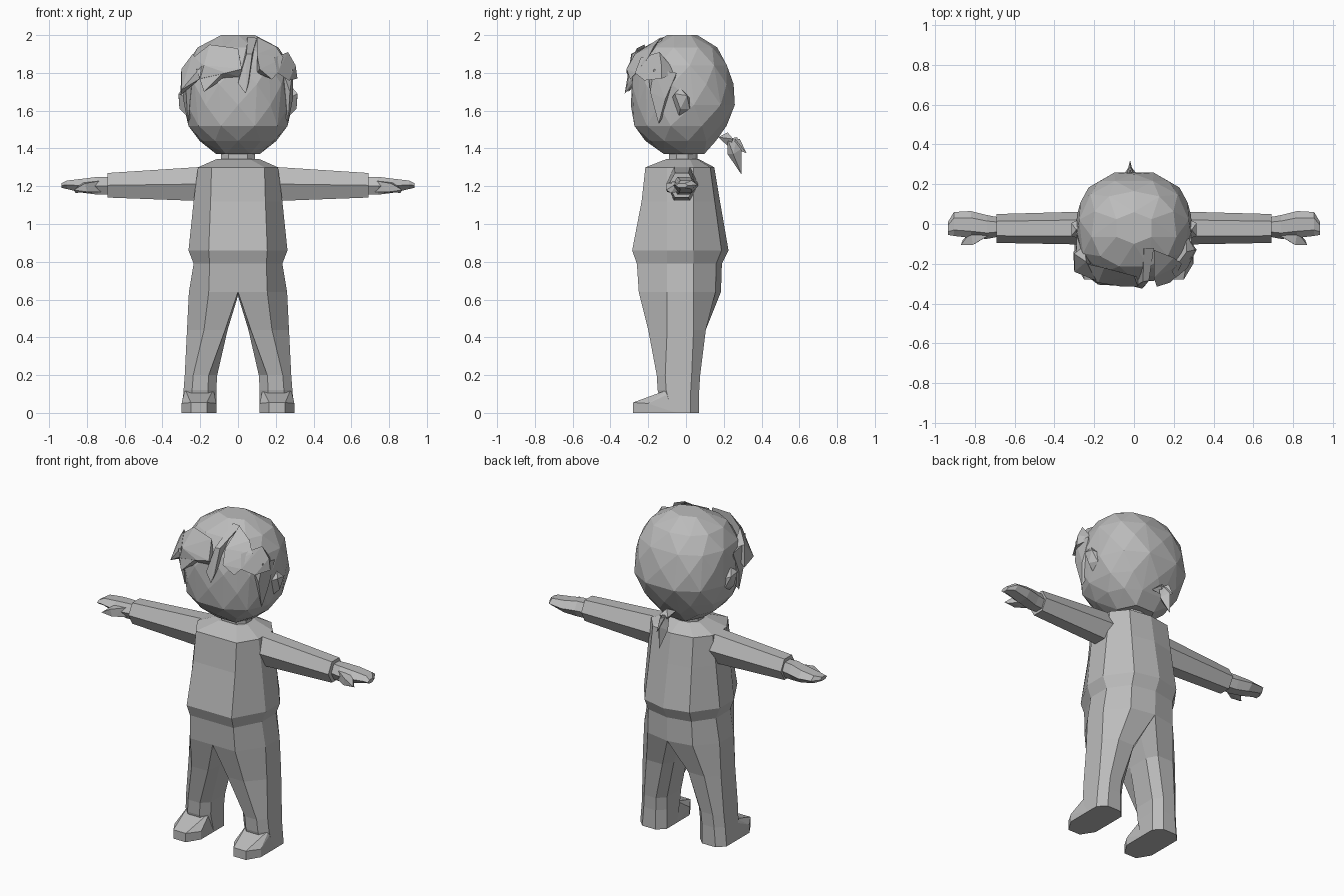
import bpy, bmesh, math

grey = bpy.data.materials.new("light_grey")
grey.diffuse_color = (0.5, 0.5, 0.5, 1)


def finish(name, bm):
    bmesh.ops.recalc_face_normals(bm, faces=bm.faces[:])
    mesh = bpy.data.meshes.new(name)
    bm.to_mesh(mesh)
    bm.free()
    mesh.materials.append(grey)
    obj = bpy.data.objects.new(name, mesh)
    bpy.context.collection.objects.link(obj)
    return obj


def loft(name, rings, s=1):
    """Skin a list of equal-length rings and cap both ends."""
    bm = bmesh.new()
    vs = [[bm.verts.new((s * x, y, z)) for x, y, z in r] for r in rings]
    n = len(vs[0])
    for a, b in zip(vs, vs[1:]):
        for i in range(n):
            j = (i + 1) % n
            bm.faces.new((a[i], a[j], b[j], b[i]))
    bm.faces.new(vs[0])
    bm.faces.new(vs[-1])
    return finish(name, bm)


def hull(name, points, s=1):
    """Faceted solid around a handful of points."""
    bm = bmesh.new()
    for x, y, z in points:
        bm.verts.new((s * x, y, z))
    res = bmesh.ops.convex_hull(bm, input=bm.verts[:])
    junk = {v for v in res["geom_interior"] + res["geom_unused"]
            if isinstance(v, bmesh.types.BMVert)}
    bmesh.ops.delete(bm, geom=list(junk), context='VERTS')
    bmesh.ops.dissolve_limit(bm, angle_limit=0.02, verts=bm.verts[:], edges=bm.edges[:])
    return finish(name, bm)


# Torso: z, half width, front y, back y, half width of the front panel
def body_ring(z, w, f, b, c, s0=-0.10, s1=0.04):
    k = 0.2 * (b - s1)
    return [(-c, f, z), (c, f, z), (w, s0, z), (w, s1, z), (c, b - k, z),
            (0, b, z), (-c, b - k, z), (-w, s1, z), (-w, s0, z)]


loft("torso", [body_ring(*r) for r in (
    (0.64, 0.26, -0.25, 0.185, 0.155), (0.79, 0.235, -0.26, 0.19, 0.15),
    (0.86, 0.262, -0.285, 0.225, 0.155), (1.12, 0.235, -0.235, 0.18, 0.145),
    (1.30, 0.212, -0.215, 0.15, 0.14), (1.345, 0.11, -0.10, 0.065, 0.06, -0.06, 0.02))])
loft("neck", [body_ring(z, 0.09, -0.09, 0.06, 0.05, -0.05, 0.01) for z in (1.32, 1.42)])


# Six-sided section across the arm
def arm_ring(x, f, b, lo, hi):
    m, d = (lo + hi) / 2, (b - f) * 0.25
    return [(x, f, m), (x, f + d, hi), (x, b - d, hi),
            (x, b, m), (x, b - d, lo), (x, f + d, lo)]


# Eight-sided leg section with chamfered corners
def leg_ring(z, x0, x1, f, b):
    c = 0.045
    return [(x0 + c, f, z), (x1 - c, f, z), (x1, f + c, z), (x1, b - c, z),
            (x1 - c, b, z), (x0 + c, b, z), (x0, b - c, z), (x0, f + c, z)]


for side, s in (("left", 1), ("right", -1)):
    loft(side + "_arm", [arm_ring(0.15, -0.105, 0.065, 1.12, 1.305),
                         arm_ring(0.69, -0.095, 0.05, 1.14, 1.27)], s)
    loft(side + "_hand", [arm_ring(0.66, -0.06, 0.03, 1.155, 1.25),
                          arm_ring(0.74, -0.075, 0.045, 1.155, 1.25),
                          arm_ring(0.82, -0.07, 0.065, 1.165, 1.24),
                          arm_ring(0.905, -0.06, 0.06, 1.185, 1.23),
                          arm_ring(0.935, -0.055, 0.01, 1.192, 1.215)], s)
    hull(side + "_thumb", [(0.72, -0.05, 1.23), (0.72, -0.05, 1.17), (0.82, -0.04, 1.22),
                           (0.81, -0.105, 1.215), (0.80, -0.10, 1.17), (0.82, -0.04, 1.17),
                           (0.87, -0.105, 1.18), (0.86, -0.08, 1.165)], s)

    # Legs join the torso hem and meet at the crotch
    top = [(0, -0.25, 0.64), (0.155, -0.25, 0.64), (0.26, -0.10, 0.64), (0.26, 0.04, 0.64),
           (0.155, 0.156, 0.64), (0, 0.185, 0.64), (0, 0.04, 0.62), (0, -0.10, 0.62)]
    mid = [(0.068, -0.20, 0.44), (0.18, -0.20, 0.44), (0.27, -0.10, 0.44), (0.27, 0.04, 0.44),
           (0.20, 0.105, 0.44), (0.09, 0.105, 0.44), (0.055, 0.04, 0.44), (0.055, -0.10, 0.44)]
    loft(side + "_leg", [top, mid, leg_ring(0.2, 0.11, 0.282, -0.155, 0.075),
                         leg_ring(0.12, 0.115, 0.288, -0.15, 0.07),
                         leg_ring(0, 0.115, 0.298, -0.12, 0.07)], s)
    hull(side + "_foot", [(0.165, -0.28, 0), (0.25, -0.28, 0), (0.165, -0.28, 0.055),
                          (0.25, -0.28, 0.055), (0.13, -0.09, 0.125), (0.28, -0.09, 0.125),
                          (0.115, -0.20, 0), (0.298, -0.20, 0), (0.115, -0.20, 0.05),
                          (0.298, -0.20, 0.05), (0.115, -0.05, 0), (0.298, -0.05, 0),
                          (0.13, -0.05, 0.12), (0.285, -0.05, 0.12)], s)

    # Ears and the locks in front of them
    hull(side + "_ear", [(0.26, -0.08, 1.66), (0.26, 0.03, 1.66), (0.26, -0.04, 1.56),
                         (0.315, -0.06, 1.69), (0.315, 0.005, 1.68), (0.29, -0.03, 1.72),
                         (0.31, -0.03, 1.61), (0.285, 0.02, 1.61)], s)
    hull(side + "_side_lock", [(0.24, -0.20, 1.80), (0.29, -0.17, 1.82), (0.29, -0.05, 1.80),
                               (0.29, -0.11, 1.66), (0.265, -0.145, 1.53), (0.24, -0.10, 1.60),
                               (0.275, -0.19, 1.70)], s)

# Head: staggered rings give triangular facets
head = []
for k, (z, w, f, b) in enumerate((
        (2.00, 0.10, -0.10, 0.06), (1.935, 0.215, -0.22, 0.165), (1.84, 0.278, -0.28, 0.225),
        (1.74, 0.292, -0.295, 0.252), (1.63, 0.29, -0.292, 0.268), (1.52, 0.265, -0.282, 0.215),
        (1.44, 0.205, -0.215, 0.165), (1.37, 0.115, -0.13, 0.11))):
    n = 6 if k in (0, 7) else 11
    for i in range(n):
        a = 2 * math.pi * (i + 0.5 * (k % 2)) / n
        c, q = math.cos(a), math.sin(a)
        x = math.copysign(abs(q) ** 0.85, q) * w
        y = (f + b) / 2 - math.copysign(abs(c) ** 0.85, c) * (b - f) / 2
        head.append((x, y, z))
hull("head", head)

# Fringe clumps, parted by a forelock
hull("fringe_right", [(0.0, -0.26, 1.93), (-0.15, -0.22, 1.95), (0.02, -0.315, 1.82),
                      (-0.06, -0.315, 1.80), (-0.18, -0.295, 1.84), (-0.20, -0.29, 1.77),
                      (0.03, -0.27, 1.77), (-0.24, -0.20, 1.88), (-0.22, -0.20, 1.77)])
hull("fringe_right_tip", [(-0.08, -0.31, 1.80), (-0.22, -0.275, 1.82), (-0.18, -0.305, 1.70),
                          (-0.20, -0.24, 1.76), (-0.06, -0.26, 1.78)])
hull("fringe_right_side", [(-0.19, -0.285, 1.84), (-0.24, -0.19, 1.90), (-0.30, -0.15, 1.82),
                           (-0.30, -0.24, 1.71), (-0.305, -0.14, 1.68), (-0.20, -0.27, 1.77),
                           (-0.25, -0.10, 1.78)])
hull("forelock", [(0.05, -0.12, 1.99), (0.10, -0.12, 1.985), (0.045, -0.29, 1.90),
                  (0.075, -0.285, 1.90), (0.0, -0.315, 1.745), (0.04, -0.325, 1.69),
                  (0.055, -0.31, 1.74), (0.03, -0.27, 1.74), (0.06, -0.24, 1.90)])
hull("fringe_left", [(0.10, -0.13, 1.99), (0.10, -0.27, 1.90), (0.20, -0.17, 1.94),
                     (0.115, -0.315, 1.82), (0.18, -0.295, 1.765), (0.21, -0.265, 1.80),
                     (0.24, -0.20, 1.88), (0.10, -0.26, 1.80)])
hull("fringe_left_side", [(0.19, -0.24, 1.88), (0.21, -0.27, 1.80), (0.265, -0.14, 1.91),
                          (0.305, -0.13, 1.84), (0.315, -0.13, 1.77), (0.27, -0.22, 1.76),
                          (0.26, -0.05, 1.80)])

# Ponytail low on the back of the head
hull("ponytail_knot", [(-0.05, 0.17, 1.46), (0.01, 0.17, 1.46), (-0.02, 0.22, 1.485),
                       (-0.05, 0.25, 1.45), (0.01, 0.25, 1.45), (-0.02, 0.23, 1.405)])
hull("ponytail", [(-0.04, 0.22, 1.45), (0.0, 0.22, 1.45), (-0.02, 0.27, 1.46),
                  (-0.05, 0.25, 1.37), (0.015, 0.25, 1.37), (-0.02, 0.295, 1.40),
                  (-0.02, 0.22, 1.37), (-0.02, 0.295, 1.26)])
hull("ponytail_tip", [(-0.035, 0.26, 1.45), (-0.005, 0.26, 1.45), (-0.02, 0.25, 1.40),
                      (-0.02, 0.32, 1.375), (-0.02, 0.285, 1.45)])
